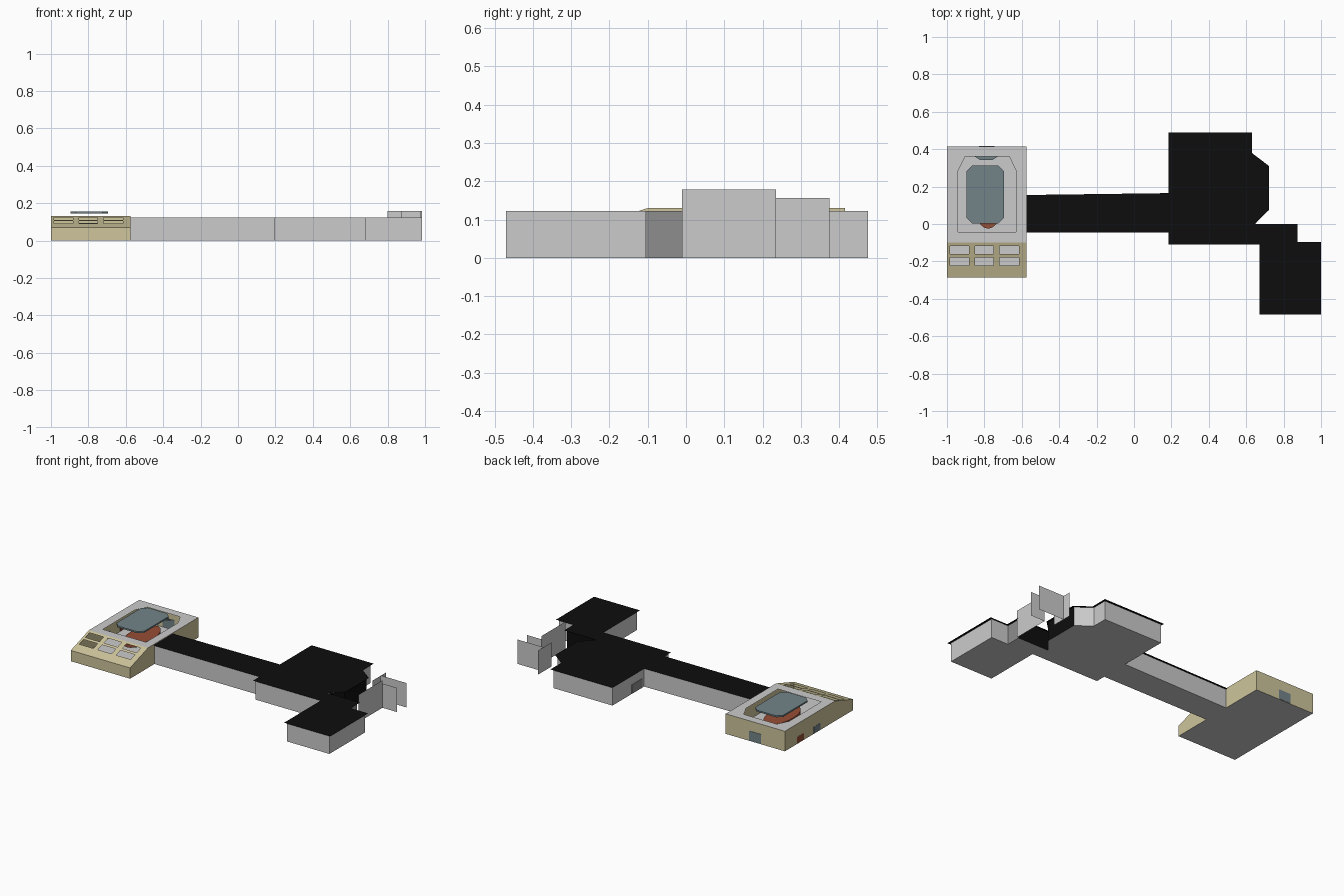
import bpy, bmesh, math
from mathutils import Vector

if "Cube" in bpy.data.objects:
    bpy.data.objects.remove(bpy.data.objects["Cube"], do_unlink=True)


def material(name, rgb):
    m = bpy.data.materials.new(name)
    m.use_nodes = True
    m.diffuse_color = (*rgb, 1)
    bsdf = next(n for n in m.node_tree.nodes if n.type == 'BSDF_PRINCIPLED')
    bsdf.inputs["Base Color"].default_value = (*rgb, 1)
    bsdf.inputs["Roughness"].default_value = 0.9
    return m


GREY = material("light grey", (0.6, 0.6, 0.6))
DARK = material("dark grey", (0.27, 0.27, 0.27))
BLACK = material("black", (0.004, 0.004, 0.004))
BEIGE = material("beige", (0.62, 0.56, 0.33))
TEAL = material("slate teal", (0.17, 0.23, 0.25))
RUST = material("rust red", (0.30, 0.075, 0.035))


def finish(name, bm, mat):
    me = bpy.data.meshes.new(name)
    bm.to_mesh(me)
    bm.free()
    me.materials.append(mat)
    ob = bpy.data.objects.new(name, me)
    bpy.context.collection.objects.link(ob)
    return ob


def sheet(name, outer, holes, height, mat):
    """Upward-facing sheet with holes; height gives z from y."""
    bm = bmesh.new()
    edges = []
    for loop in [outer] + holes:
        vs = [bm.verts.new((x, y, 0)) for x, y in loop]
        edges += [bm.edges.new((vs[i - 1], vs[i])) for i in range(len(vs))]
    bmesh.ops.triangle_fill(bm, edges=edges, use_beauty=True, normal=Vector((0, 0, 1)))
    bm.normal_update()
    for f in bm.faces:
        if f.normal.z < 0:
            f.normal_flip()
    for v in bm.verts:
        v.co.z = height(v.co.y)
    return finish(name, bm, mat)


def walls(name, pts, z1, mat, z0=0.0):
    """Vertical wall panels along an open path."""
    bm = bmesh.new()
    low = [bm.verts.new((x, y, z0)) for x, y in pts]
    top = [bm.verts.new((x, y, z1)) for x, y in pts]
    for i in range(len(pts) - 1):
        bm.faces.new((low[i], low[i + 1], top[i + 1], top[i]))
    return finish(name, bm, mat)


def slab(name, pts, z0, z1, mat):
    """Solid prism on a flat outline."""
    bm = bmesh.new()
    face = bm.faces.new([bm.verts.new((x, y, z0)) for x, y in pts])
    ext = bmesh.ops.extrude_face_region(bm, geom=[face])
    for g in ext["geom"]:
        if isinstance(g, bmesh.types.BMVert):
            g.co.z = z1
    bmesh.ops.recalc_face_normals(bm, faces=bm.faces)
    return finish(name, bm, mat)


def rect(x0, x1, y0, y1):
    return [(x0, y0), (x1, y0), (x1, y1), (x0, y1)]


def cut_rect(x0, x1, y0, y1, c):
    return [(x0 + c, y0), (x1 - c, y0), (x1, y0 + c), (x1, y1 - c),
            (x1 - c, y1), (x0 + c, y1), (x0, y1 - c), (x0, y0 + c)]


# ---- pavilion at the -x end: hollow box with a sloping glazed front ----
X0, X1, Y0, YS, Y1 = -1.0, -0.575, -0.285, -0.10, 0.415
ZF, ZT = 0.07, 0.13


def slope(y):
    return ZF + (ZT - ZF) * (y - Y0) / (YS - Y0)


bm = bmesh.new()
for x, flip in ((X0, True), (X1, False)):
    prof = [(Y0, 0), (Y1, 0), (Y1, ZT), (YS, ZT), (Y0, ZF)]
    f = bm.faces.new([bm.verts.new((x, y, z)) for y, z in prof])
    if flip:
        f.normal_flip()
finish("pavilion_side_walls", bm, BEIGE)
walls("pavilion_front_wall", [(X0, Y0), (X1, Y0)], ZF, BEIGE)
walls("pavilion_back_wall", [(X1, Y1), (X0, Y1)], ZT, BEIGE)
sheet("pavilion_floor", rect(X0, X1, Y0, Y1), [], lambda y: 0.0, GREY)

windows = [rect(a, b, c, d)
           for a, b in ((-0.983, -0.882), (-0.85, -0.752), (-0.718, -0.615))
           for c, d in ((-0.222, -0.178), (-0.16, -0.117))]
sheet("sloping_front_roof", rect(X0, X1, Y0, YS), windows, slope, BEIGE)
opening = [(-0.94, -0.043), (-0.63, -0.043), (-0.63, 0.285), (-0.667, 0.36),
           (-0.903, 0.36), (-0.94, 0.285)]
sheet("pavilion_roof", rect(X0, X1, YS, Y1), [opening], lambda y: ZT, GREY)

# raised skylight and the oval feature below it
slab("skylight_panel", cut_rect(-0.895, -0.695, 0.003, 0.312, 0.03), 0.145, 0.155, TEAL)
oval = [(-0.78 + 0.08 * math.cos(a), 0.13 + 0.155 * math.sin(a))
        for a in (i * math.tau / 24 for i in range(24))]
slab("oval_platform", oval, 0.05, 0.07, RUST)
slab("inner_back_canopy", [(-0.85, 0.36), (-0.73, 0.36), (-0.755, 0.343), (-0.825, 0.343)],
     0.09, 0.095, TEAL)

# doors on the pavilion
slab("back_door", rect(-0.83, -0.745, Y1 - 0.001, Y1 + 0.002), 0.002, 0.065, TEAL)
for i, y in enumerate((0.05, 0.22)):
    slab("side_door_%d" % (i + 1), rect(X0 - 0.001, X0 + 0.002, y, y + 0.07),
         0.002, 0.045, RUST if i else TEAL)

# ---- corridor, central hall and end wing ----
ZW = 0.123
roof = [(-0.575, -0.045), (0.185, -0.045), (0.185, -0.11), (0.67, -0.11),
        (0.67, -0.485), (1.0, -0.485), (1.0, -0.095), (0.875, -0.095),
        (0.875, 0.0), (0.645, 0.0), (0.722, 0.075), (0.722, 0.31),
        (0.63, 0.38), (0.63, 0.49), (0.185, 0.49), (0.185, 0.165), (-0.575, 0.155)]
south = [(-0.575, -0.035), (0.195, -0.035), (0.195, -0.10), (0.68, -0.10),
         (0.68, -0.47), (0.985, -0.47), (0.985, -0.105), (0.862, -0.105)]
porch = [(0.862, -0.105), (0.862, -0.01)]
recess = [(0.862, -0.01), (0.64, -0.01), (0.71, 0.075), (0.71, 0.305)]
north = [(0.71, 0.305), (0.617, 0.375), (0.617, 0.475), (0.195, 0.475),
         (0.195, 0.152), (-0.575, 0.142)]
walls("south_walls", south, ZW, GREY)
walls("porch_wall", porch, ZW, DARK)
walls("recess_walls", recess, ZW, BLACK)
walls("north_walls", north, ZW, GREY)
sheet("hall_floor", south + porch[1:] + recess[1:] + north[1:], [], lambda y: 0.0, GREY)
sheet("flat_roof", roof, [], lambda y: ZW + 0.001, BLACK)
slab("hall_door", rect(0.192, 0.196, 0.17, 0.28), 0.002, 0.06, DARK)

# ---- freestanding screen panels beside the hall ----
walls("long_screen", [(0.872, -0.01), (0.872, 0.235)], 0.178, GREY)
walls("short_screen", [(0.872, 0.235), (0.975, 0.235)], 0.157, GREY)
walls("rear_screen", [(0.80, 0.32), (0.985, 0.32)], 0.158, GREY)
walls("inner_screen", [(0.80, 0.235), (0.80, 0.375)], 0.156, GREY)
